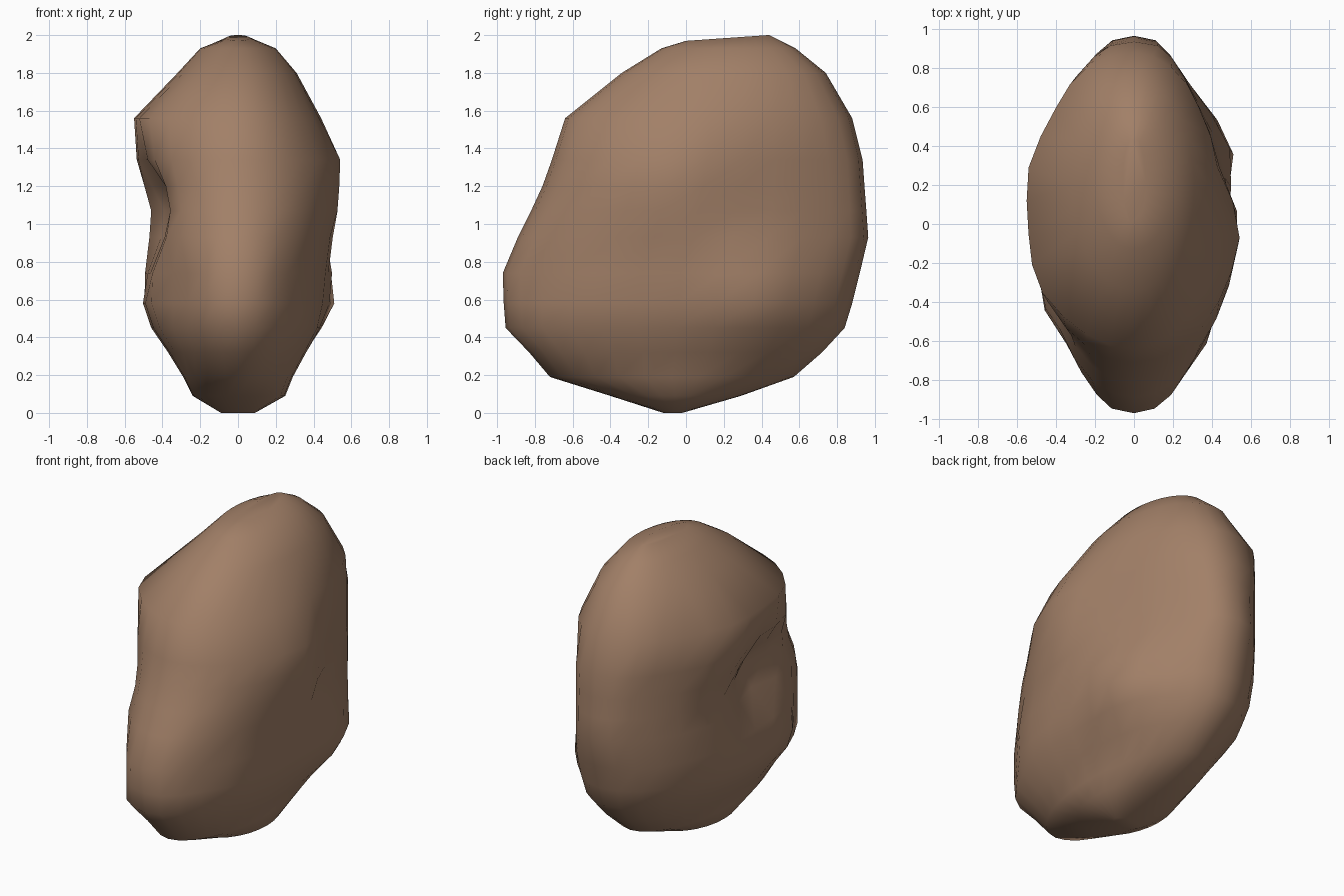
import bpy, bmesh, math

# Boulder sections: height, front y, back y, left half width, right half width
SECTIONS = [
    (0.00, -0.12, -0.02, 0.09, 0.09),
    (0.09, -0.40, 0.29, 0.24, 0.25),
    (0.19, -0.72, 0.57, 0.29, 0.29),
    (0.32, -0.83, 0.72, 0.37, 0.36),
    (0.45, -0.955, 0.84, 0.46, 0.43),
    (0.58, -0.965, 0.88, 0.51, 0.46),
    (0.74, -0.97, 0.92, 0.515, 0.475),
    (0.93, -0.89, 0.965, 0.50, 0.50),
    (1.07, -0.82, 0.955, 0.49, 0.54),
    (1.20, -0.76, 0.945, 0.52, 0.55),
    (1.34, -0.71, 0.935, 0.555, 0.555),
    (1.56, -0.64, 0.88, 0.555, 0.44),
    (1.80, -0.34, 0.74, 0.32, 0.31),
    (1.93, -0.13, 0.58, 0.20, 0.20),
    (1.985, 0.0, 0.44, 0.06, 0.06),
]
# Outline from above: y, greatest half width
LEFT_PLAN = [(-0.98, 0.08), (-0.92, 0.16), (-0.76, 0.27), (-0.57, 0.37), (-0.43, 0.47),
             (0.0, 0.55), (0.25, 0.555), (0.39, 0.51), (0.58, 0.41), (0.73, 0.32),
             (0.92, 0.15), (0.98, 0.05)]
RIGHT_PLAN = [(-0.98, 0.08), (-0.92, 0.16), (-0.76, 0.27), (-0.57, 0.43), (-0.3, 0.54),
              (0.0, 0.555), (0.25, 0.45), (0.5, 0.38), (0.75, 0.26), (0.92, 0.15),
              (0.98, 0.05)]
# Dents and bumps on the flanks: side, y, z, radius, height
DENTS = [
    (-1, -0.14, 1.06, 0.27, -0.18),
    (-1, -0.35, 1.48, 0.2, 0.06),
    (1, 0.42, 0.62, 0.24, 0.12),
]
SIDES = 28


def flank_offset(side, y, z):
    return sum(h * math.exp(-((y - dy) ** 2 + (z - dz) ** 2) / (r * r))
               for s, dy, dz, r, h in DENTS if s == side)


def plan_width(side, y):
    plan = RIGHT_PLAN if side > 0 else LEFT_PLAN
    for (y0, w0), (y1, w1) in zip(plan, plan[1:]):
        if y <= y1:
            return w0 + (w1 - w0) * (y - y0) / (y1 - y0)
    return plan[-1][1]


bm = bmesh.new()
rings = []
for z, front, back, left, right in SECTIONS:
    ring = []
    for i in range(SIDES):
        a = 2 * math.pi * i / SIDES
        y = (front + back) / 2 - (back - front) / 2 * math.cos(a)
        s = math.sin(a)
        side = 1 if s >= 0 else -1
        x = min(abs(s) * (right if side > 0 else left), plan_width(side, y))
        x += flank_offset(side, y, z) * abs(s) ** 1.3
        # The crown leans up towards the back
        lift = (y - 0.22) * 0.07 if z > 1.95 else 0
        ring.append(bm.verts.new((x * side, y, z + lift)))
    rings.append(ring)

# Skin between sections, then close both ends
for lo, hi in zip(rings, rings[1:]):
    for i in range(SIDES):
        j = (i + 1) % SIDES
        bm.faces.new((lo[i], lo[j], hi[j], hi[i]))
bm.faces.new(rings[0][::-1])
bm.faces.new(rings[-1])
bmesh.ops.recalc_face_normals(bm, faces=bm.faces)
for f in bm.faces:
    f.smooth = True

mesh = bpy.data.meshes.new("boulder")
bm.to_mesh(mesh)
bm.free()
boulder = bpy.data.objects.new("boulder", mesh)
bpy.context.collection.objects.link(boulder)

# Single brown stone colour
stone = bpy.data.materials.new("brown stone")
stone.diffuse_color = (0.36, 0.215, 0.137, 1)
mesh.materials.append(stone)
